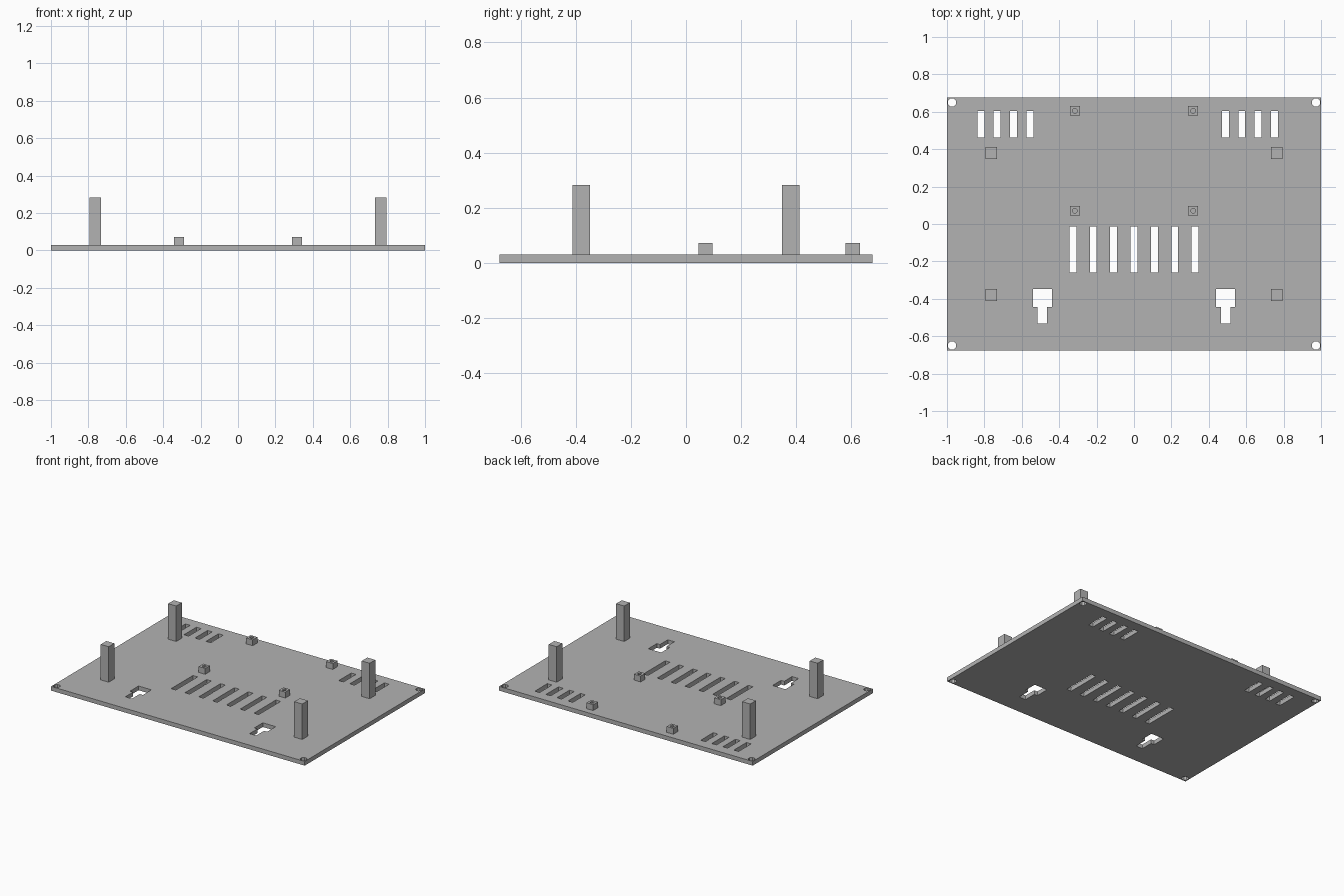
import bpy
import bmesh
import math

cube = bpy.data.objects.get("Cube")
if cube:
    bpy.data.objects.remove(cube, do_unlink=True)

GREY = (0.45, 0.45, 0.45, 1)
grey = bpy.data.materials.new("grey plastic")
grey.use_nodes = True
grey.diffuse_color = GREY
grey.node_tree.nodes["Principled BSDF"].inputs["Base Color"].default_value = GREY

THICK = 0.03
DEPTH = 0.677


def rect(x, y, w, d):
    """Rectangle outline centred on x, y."""
    return [(x + sx * w / 2, y + sy * d / 2)
            for sx, sy in ((-1, -1), (1, -1), (1, 1), (-1, 1))]


def octagon(x, y, width):
    """Eight-sided hole outline, flat sides facing the axes."""
    r = width / 2 / math.cos(math.pi / 8)
    return [(x + r * math.cos((i + 0.5) * math.pi / 4),
             y + r * math.sin((i + 0.5) * math.pi / 4)) for i in range(8)]


def keyhole(x):
    """Wide head at the back with a narrow stem towards the front."""
    right = [(0.026, -0.532), (0.026, -0.444), (0.051, -0.444), (0.051, -0.348)]
    return [(x + px, y) for px, y in right] + [(x - px, y) for px, y in reversed(right)]


def extruded(name, outlines, z0, z1):
    """Solid from an outer outline followed by hole outlines."""
    curve = bpy.data.curves.new(name, "CURVE")
    curve.dimensions = "2D"
    curve.fill_mode = "BOTH"
    curve.extrude = (z1 - z0) / 2
    for outline in outlines:
        spline = curve.splines.new("POLY")
        spline.points.add(len(outline) - 1)
        for point, (x, y) in zip(spline.points, outline):
            point.co = (x, y, 0, 1)
        spline.use_cyclic_u = True
    helper = bpy.data.objects.new(name + "_outline", curve)
    bpy.context.collection.objects.link(helper)
    graph = bpy.context.evaluated_depsgraph_get()
    mesh = bpy.data.meshes.new_from_object(helper.evaluated_get(graph))
    bpy.data.objects.remove(helper, do_unlink=True)

    # Weld caps to walls and keep every face flat
    bm = bmesh.new()
    bm.from_mesh(mesh)
    bmesh.ops.remove_doubles(bm, verts=bm.verts, dist=0.0005)
    bmesh.ops.recalc_face_normals(bm, faces=bm.faces)
    for face in bm.faces:
        face.smooth = False
        face.material_index = 0
    bm.to_mesh(mesh)
    bm.free()
    mesh.materials.clear()
    mesh.materials.append(grey)
    obj = bpy.data.objects.new(name, mesh)
    obj.location.z = (z0 + z1) / 2
    bpy.context.collection.objects.link(obj)
    return obj


# Base plate with its openings
openings = []
for side in (-1, 1):
    openings.append(keyhole(side * 0.49))
    for y in (-0.65, 0.65):
        openings.append(octagon(side * 0.973, y, 0.043))
for start in (-0.819, 0.489):
    for i in range(4):
        openings.append(rect(start + i * 0.0873, 0.533, 0.037, 0.141))
for i in range(-3, 4):
    openings.append(rect(i * 0.109, -0.137, 0.037, 0.246))
extruded("base_plate", [rect(0, 0, 2, 2 * DEPTH)] + openings, 0, THICK)

# Tall posts and short hollow bosses
for side, label in ((-1, "right"), (1, "left")):
    for y, end in ((-0.38, "front"), (0.38, "back")):
        extruded(f"{end}_{label}_post", [rect(side * 0.763, y, 0.063, 0.063)],
                 THICK, 0.283)
    for y, end in ((0.071, "front"), (0.605, "back")):
        x = side * 0.316
        extruded(f"{end}_{label}_boss",
                 [rect(x, y, 0.052, 0.052), octagon(x, y, 0.025)], THICK, 0.072)
